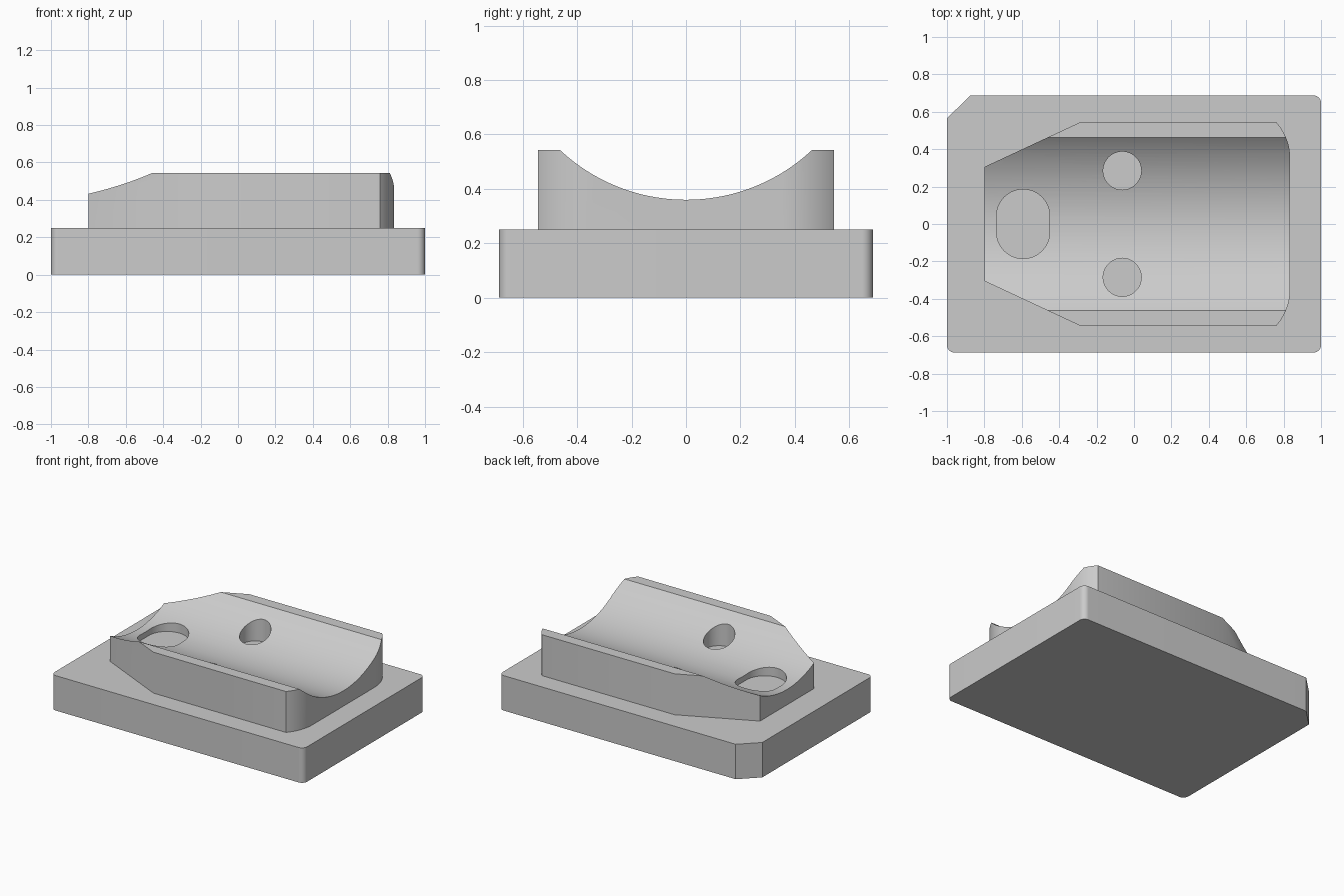
import bpy, bmesh, math

if "Cube" in bpy.data.objects:
    bpy.data.objects.remove(bpy.data.objects["Cube"], do_unlink=True)

grey = bpy.data.materials.new("light_grey")
grey.use_nodes = True
grey.diffuse_color = (0.6, 0.6, 0.6, 1)
grey.node_tree.nodes["Principled BSDF"].inputs["Base Color"].default_value = (0.6, 0.6, 0.6, 1)


def arc(cx, cy, r, start, end, steps=12):
    """Points along an arc, angles in degrees."""
    angles = [math.radians(start + (end - start) * i / steps) for i in range(steps + 1)]
    return [(cx + r * math.cos(a), cy + r * math.sin(a)) for a in angles]


def prism(name, outline, bottom, top):
    """Extrude a counter-clockwise outline upwards."""
    bm = bmesh.new()
    face = bm.faces.new([bm.verts.new((x, y, bottom)) for x, y in outline])
    extruded = bmesh.ops.extrude_face_region(bm, geom=[face])["geom"]
    verts = [v for v in extruded if isinstance(v, bmesh.types.BMVert)]
    bmesh.ops.translate(bm, verts=verts, vec=(0, 0, top - bottom))
    bmesh.ops.recalc_face_normals(bm, faces=bm.faces)
    mesh = bpy.data.meshes.new(name)
    bm.to_mesh(mesh)
    bm.free()
    mesh.materials.append(grey)
    obj = bpy.data.objects.new(name, mesh)
    bpy.context.collection.objects.link(obj)
    return obj


def activate(obj):
    bpy.ops.object.select_all(action='DESELECT')
    obj.select_set(True)
    bpy.context.view_layer.objects.active = obj


def cut(target, cutter):
    """Subtract the cutter, then discard it."""
    cutter.hide_render = True
    mod = target.modifiers.new("cut", 'BOOLEAN')
    mod.operation = 'DIFFERENCE'
    mod.solver = 'EXACT'
    mod.object = cutter
    activate(target)
    bpy.ops.object.modifier_apply(modifier=mod.name)
    bpy.data.objects.remove(cutter, do_unlink=True)


# Base plate: three rounded corners and one chamfered corner
W, D, R = 1.0, 0.687, 0.04
base_outline = (arc(W - R, R - D, R, -90, 0) + arc(W - R, D - R, R, 0, 90)
                + [(-0.875, D), (-W, 0.565)] + arc(R - W, R - D, R, 180, 270))
base = prism("base_plate", base_outline, 0, 0.25)

# Cradle block: tapered on the left, bowed corners on the right
bow = arc(0.544, 0.35, 0.291, 0, 42, 16)
half = bow + [(-0.29, 0.543), (-0.80, 0.305)]
cradle = prism("cradle_block", half + [(x, -y) for x, y in reversed(half)], 0.25, 0.543)

# Cylindrical trough running along x
bpy.ops.mesh.primitive_cylinder_add(vertices=192, radius=0.678, depth=3,
                                    location=(0, 0, 1.038), rotation=(0, math.pi / 2, 0))
trough = bpy.context.object
trough.data.materials.append(grey)
cut(cradle, trough)

# Blind pockets: two round holes and one slot
FLOOR = 0.32
for side in (1, -1):
    cut(cradle, prism("hole_cutter", arc(-0.063, side * 0.285, 0.102, 0, 360, 48)[:-1], FLOOR, 0.8))
slot = arc(-0.593, 0.043, 0.142, 0, 180, 24) + arc(-0.593, -0.043, 0.142, 180, 360, 24)
cut(cradle, prism("slot_cutter", slot, FLOOR, 0.8))

for part in (base, cradle):
    activate(part)
    bpy.ops.object.shade_smooth_by_angle()
